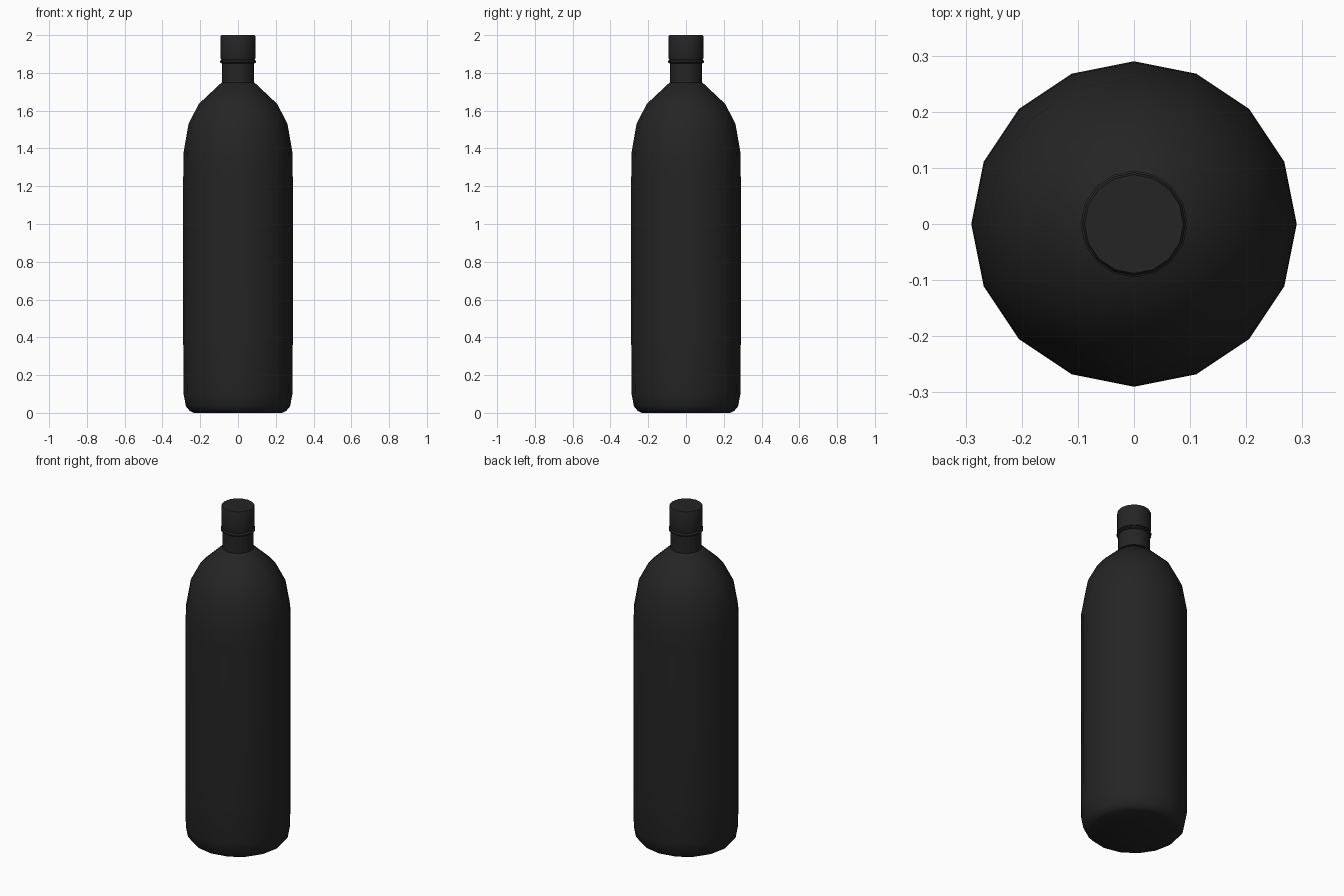
import bpy
import bmesh
from math import cos, sin, radians, tau

SIDES = 16

cube = bpy.data.objects.get("Cube")
if cube:
    bpy.data.objects.remove(cube, do_unlink=True)

black = bpy.data.materials.new("soft black")
black.use_nodes = True
colour = (0.018, 0.018, 0.018, 1)
black.diffuse_color = colour
black.node_tree.nodes["Principled BSDF"].inputs["Base Color"].default_value = colour


def lathe(name, profile, angle=40):
    """Turn (radius, height) points around z and cap both ends."""
    bm = bmesh.new()
    rings = [[bm.verts.new((r * cos(tau * i / SIDES), r * sin(tau * i / SIDES), z))
              for i in range(SIDES)] for r, z in profile]
    for low, high in zip(rings, rings[1:]):
        for i in range(SIDES):
            j = (i + 1) % SIDES
            bm.faces.new((low[i], low[j], high[j], high[i]))
    bm.faces.new(rings[0][::-1])
    bm.faces.new(rings[-1])
    mesh = bpy.data.meshes.new(name)
    bm.to_mesh(mesh)
    bm.free()
    mesh.materials.append(black)
    obj = bpy.data.objects.new(name, mesh)
    bpy.context.collection.objects.link(obj)
    bpy.ops.object.select_all(action="DESELECT")
    obj.select_set(True)
    bpy.context.view_layer.objects.active = obj
    bpy.ops.object.shade_smooth_by_angle(angle=radians(angle))
    return obj


# Rounded base, straight wall, domed shoulder
lathe("bottle_body", [(0.235, 0), (0.255, 0.01), (0.276, 0.035), (0.288, 0.10),
                      (0.29, 0.38), (0.29, 1.24), (0.288, 1.38), (0.262, 1.53),
                      (0.208, 1.635), (0.086, 1.75)], 60)

# Neck, the collar around it, and the screw cap
lathe("neck", [(0.086, 1.74), (0.086, 1.88)])
lathe("collar", [(0.086, 1.85), (0.095, 1.856), (0.095, 1.864), (0.086, 1.87)])
lathe("cap", [(0.09, 1.872), (0.092, 1.88), (0.092, 1.993), (0.088, 2.0)])
